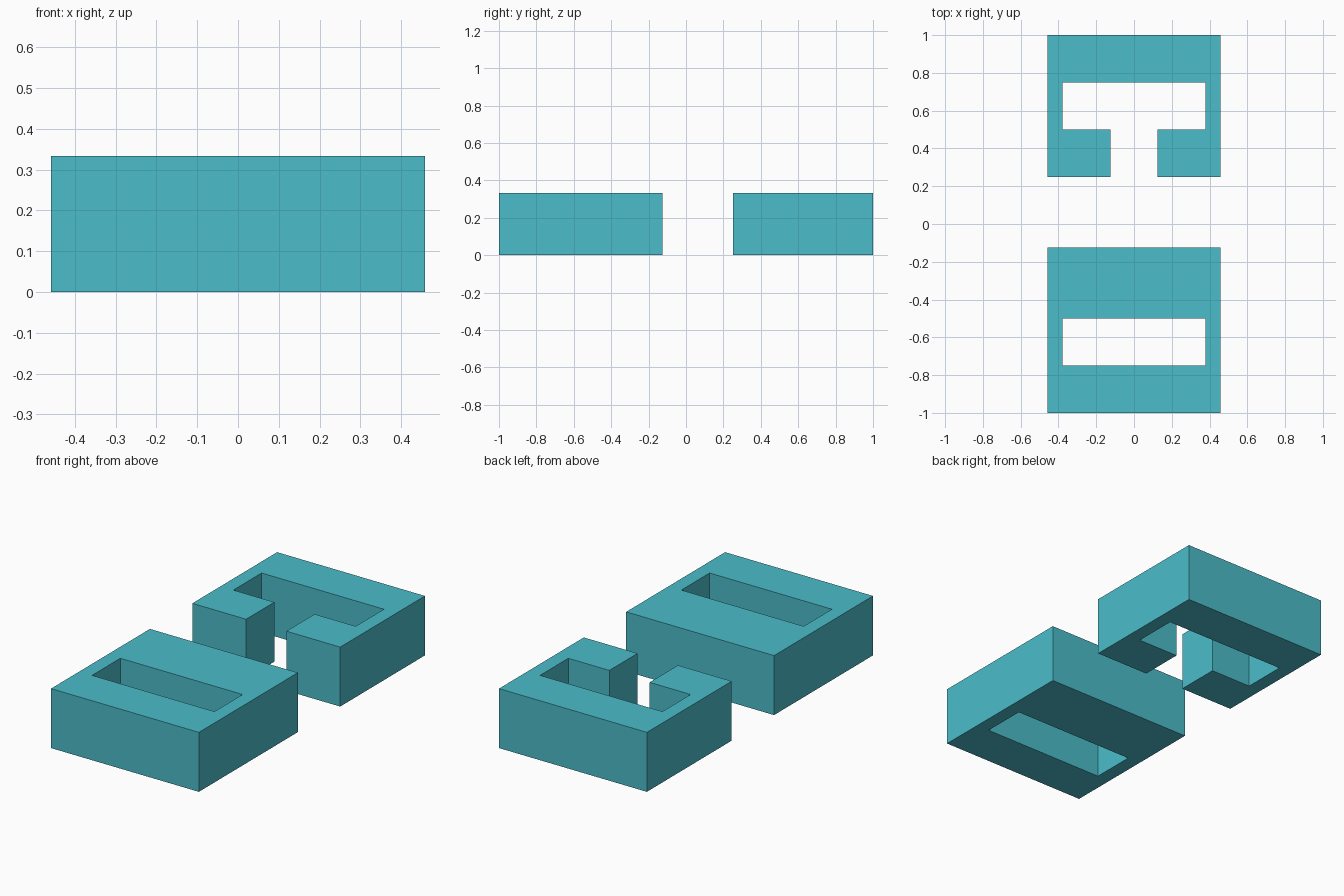
import bpy
import bmesh

cube = bpy.data.objects.get("Cube")
if cube:
    bpy.data.objects.remove(cube, do_unlink=True)

HALF_WIDTH = 0.458
SLOT = 0.379   # half width of the slots
GAP = 0.125    # half width of the opening
HEIGHT = 0.333

teal = bpy.data.materials.new("teal")
teal.use_nodes = True
colour = (0.07, 0.503, 0.584, 1)
teal.diffuse_color = colour
teal.node_tree.nodes["Principled BSDF"].inputs["Base Color"].default_value = colour


def mirrored_block(name, half_profile):
    """Extrude the +x half of a plan outline and mirror it across x = 0."""
    bm = bmesh.new()
    base = bm.faces.new([bm.verts.new((x, y, 0)) for x, y in half_profile])
    top = bmesh.ops.extrude_face_region(bm, geom=[base], use_keep_orig=True)["geom"]
    bmesh.ops.translate(bm, vec=(0, 0, HEIGHT),
                        verts=[v for v in top if isinstance(v, bmesh.types.BMVert)])
    bmesh.ops.recalc_face_normals(bm, faces=bm.faces)
    # Open the centre plane so the halves join without inner walls
    inner = [f for f in bm.faces if all(abs(v.co.x) < 1e-5 for v in f.verts)]
    bmesh.ops.delete(bm, geom=inner, context="FACES")
    mesh = bpy.data.meshes.new(name)
    bm.to_mesh(mesh)
    bm.free()
    mesh.materials.append(teal)
    obj = bpy.data.objects.new(name, mesh)
    bpy.context.collection.objects.link(obj)
    mirror = obj.modifiers.new("Mirror", "MIRROR")
    mirror.use_clip = True
    return obj


# Closed block with a slot through it
mirrored_block("front_slotted_block", [
    (0, -1), (HALF_WIDTH, -1), (HALF_WIDTH, -0.125), (0, -0.125),
    (0, -0.5), (SLOT, -0.5), (SLOT, -0.75), (0, -0.75)])

# Block whose slot opens towards the front
mirrored_block("back_open_block", [
    (0, 1), (0, 0.75), (SLOT, 0.75), (SLOT, 0.5),
    (GAP, 0.5), (GAP, 0.25), (HALF_WIDTH, 0.25), (HALF_WIDTH, 1)])
